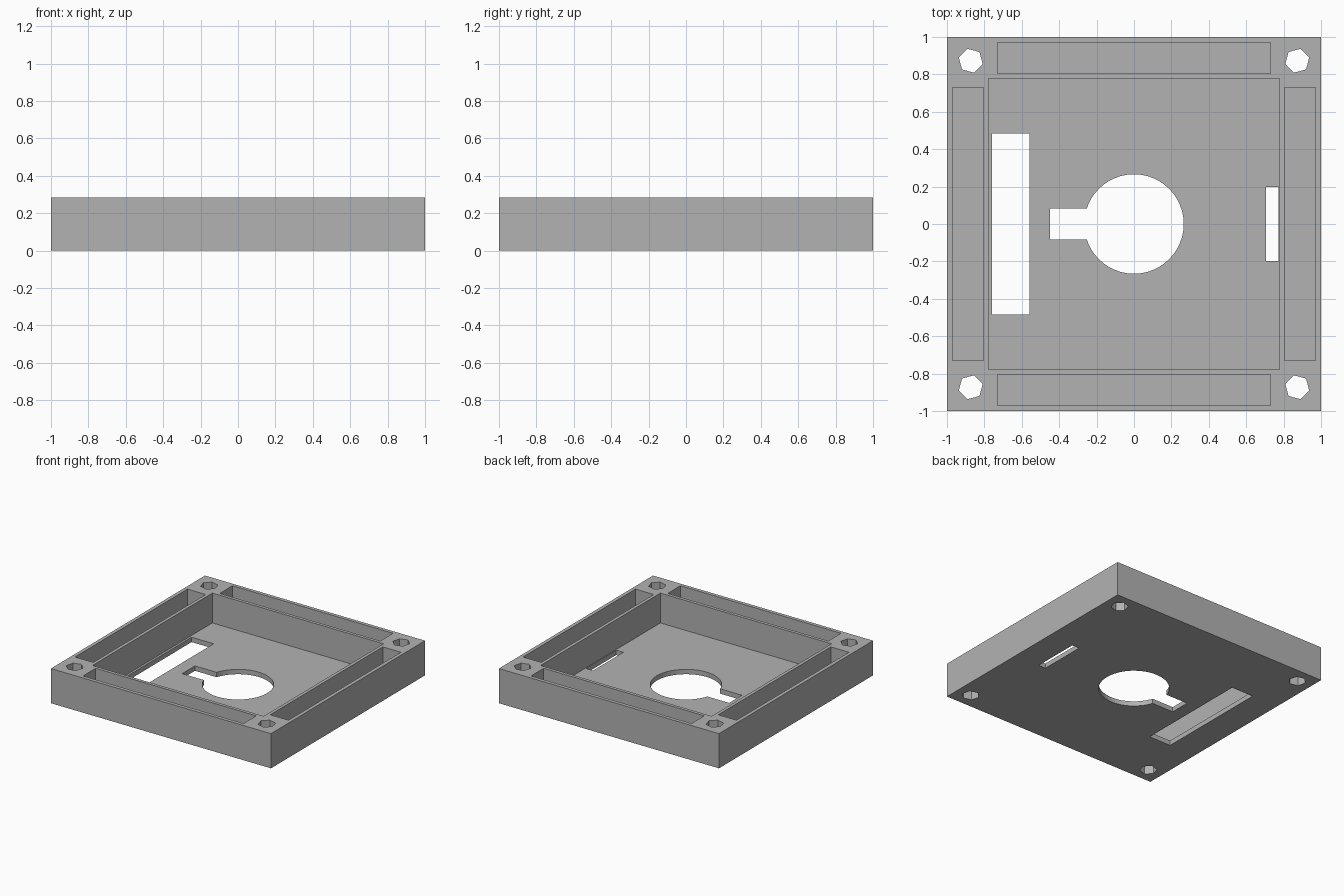
import bpy
import bmesh
from math import cos, sin, radians

if "Cube" in bpy.data.objects:
    bpy.data.objects.remove(bpy.data.objects["Cube"], do_unlink=True)

HEIGHT = 0.285
FLOOR = 0.04
ABOVE = HEIGHT + 0.1
BELOW = -0.1

grey = bpy.data.materials.new("plain_grey")
grey.use_nodes = True
colour = (0.45, 0.45, 0.45, 1)
grey.diffuse_color = colour
grey.node_tree.nodes["Principled BSDF"].inputs["Base Color"].default_value = colour


def prism(name, outline, bottom, top):
    """Extrude a flat outline straight up into a closed solid."""
    bm = bmesh.new()
    face = bm.faces.new([bm.verts.new((x, y, bottom)) for x, y in outline])
    grown = bmesh.ops.extrude_face_region(bm, geom=[face])["geom"]
    verts = [v for v in grown if isinstance(v, bmesh.types.BMVert)]
    bmesh.ops.translate(bm, verts=verts, vec=(0, 0, top - bottom))
    bmesh.ops.recalc_face_normals(bm, faces=bm.faces)
    mesh = bpy.data.meshes.new(name)
    bm.to_mesh(mesh)
    bm.free()
    mesh.materials.append(grey)
    obj = bpy.data.objects.new(name, mesh)
    bpy.context.collection.objects.link(obj)
    return obj


def rectangle(x0, x1, y0, y1):
    return [(x0, y0), (x1, y0), (x1, y1), (x0, y1)]


def polygon(cx, cy, radius, sides, start=0, flip_x=1, flip_y=1):
    angles = [radians(start + 360 * i / sides) for i in range(sides)]
    return [(cx + flip_x * radius * cos(a), cy + flip_y * radius * sin(a)) for a in angles]


tray = prism("tray", rectangle(-1, 1, -1, 1), 0, HEIGHT)


def cut(name, outline, bottom=BELOW, top=ABOVE):
    """Subtract a prism from the tray and discard the cutter."""
    cutter = prism(name, outline, bottom, top)
    cutter.hide_render = True
    mod = tray.modifiers.new(name, "BOOLEAN")
    mod.operation = "DIFFERENCE"
    mod.solver = "EXACT"
    mod.object = cutter
    bpy.context.view_layer.objects.active = tray
    bpy.ops.object.modifier_apply(modifier=name)
    bpy.data.objects.remove(cutter, do_unlink=True)


# Central recess
cut("recess", rectangle(-0.778, 0.778, -0.778, 0.778), FLOOR)

# Long pockets in the four walls
for side in (-1, 1):
    near, far = sorted((side * 0.805, side * 0.97))
    cut("end_pocket", rectangle(-0.73, 0.73, near, far), FLOOR)
    cut("side_pocket", rectangle(near, far, -0.73, 0.73), FLOOR)

# Hexagonal corner holes, mirrored in pairs
for sx in (-1, 1):
    for sy in (-1, 1):
        cut("corner_hole", polygon(sx * 0.873, sy * 0.873, 0.066, 6, 45, -sx, sy))

# Keyhole opening and slots through the floor
cut("round_opening", polygon(0, 0, 0.266, 48))
cut("key_notch", rectangle(-0.45, -0.1, -0.083, 0.083))
cut("wide_slot", rectangle(-0.76, -0.56, -0.483, 0.483))
cut("narrow_slot", rectangle(0.707, 0.772, -0.197, 0.197))
